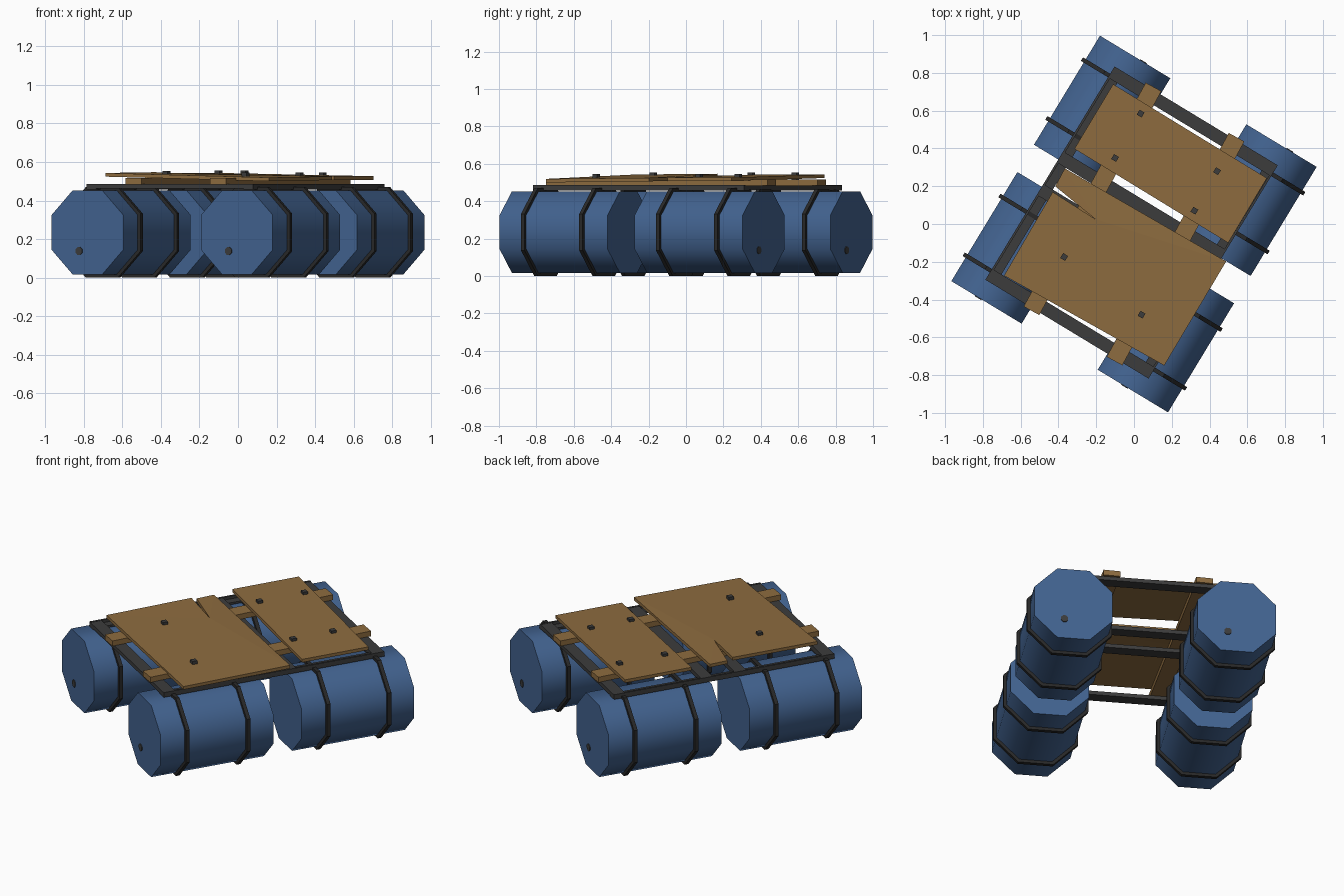
import bpy, bmesh, math
from mathutils import Matrix, Vector

if "Cube" in bpy.data.objects:
    bpy.data.objects.remove(bpy.data.objects["Cube"])

TURN = Matrix.Rotation(math.radians(-31.2), 4, 'Z')   # whole raft is turned on the ground


def material(name, rgb):
    m = bpy.data.materials.new(name)
    m.diffuse_color = (*rgb, 1)
    m.use_nodes = True
    m.node_tree.nodes["Principled BSDF"].inputs["Base Color"].default_value = m.diffuse_color
    return m


BLUE = material("barrel_blue", (0.055, 0.125, 0.28))
WOOD = material("plank_brown", (0.27, 0.15, 0.05))
IRON = material("frame_dark_grey", (0.045, 0.045, 0.045))
STRAP = material("strap_black", (0.022, 0.022, 0.022))


def finish(name, bm, mat, smooth=None):
    bmesh.ops.recalc_face_normals(bm, faces=bm.faces[:])
    bm.transform(TURN)
    me = bpy.data.meshes.new(name)
    bm.to_mesh(me)
    bm.free()
    me.materials.append(mat)
    ob = bpy.data.objects.new(name, me)
    bpy.context.collection.objects.link(ob)
    if smooth:
        bpy.ops.object.select_all(action='DESELECT')
        bpy.context.view_layer.objects.active = ob
        ob.select_set(True)
        bpy.ops.object.shade_smooth_by_angle(angle=math.radians(smooth))
    return ob


def box(name, lo, hi, mat, spin=0):
    lo, hi = Vector(lo), Vector(hi)
    bm = bmesh.new()
    bmesh.ops.create_cube(bm, size=1)
    bm.transform(Matrix.Translation((lo + hi) / 2) @ Matrix.Rotation(spin, 4, 'Z')
                 @ Matrix.Diagonal((*(hi - lo), 1)))
    return finish(name, bm, mat)


def octagon(r, y, cx, cz):
    # r is the distance to the flats
    R = r / math.cos(math.pi / 8)
    return [(cx + R * math.cos(math.pi / 8 + i * math.pi / 4), y,
             cz + R * math.sin(math.pi / 8 + i * math.pi / 4)) for i in range(8)]


def loops(name, rings, mat, closed, smooth=None):
    # skin a row of octagon rings, capped or joined into a band
    bm = bmesh.new()
    vs = [[bm.verts.new(p) for p in ring] for ring in rings]
    n = len(vs)
    for a in range(n if closed else n - 1):
        A, B = vs[a], vs[(a + 1) % n]
        for i in range(8):
            j = (i + 1) % 8
            bm.faces.new((A[i], A[j], B[j], B[i]))
    if not closed:
        bm.faces.new(vs[0])
        bm.faces.new(vs[-1])
    return finish(name, bm, mat, smooth)


# barrels with straps and bungs
CZ, RB, RS = 0.235, 0.2175, 0.235
for sx, side in ((-1, "left"), (1, "right")):
    for sy, end in ((-1, "front"), (1, "back")):
        cx, cy = sx * 0.453, sy * 0.422
        loops(f"barrel_{end}_{side}",
              [octagon(RB, cy + d, cx, CZ) for d in (-0.3375, 0.3375)], BLUE, False, 50)
        for k, d in enumerate((-0.182, 0.182)):
            y = cy + d
            loops(f"strap_{end}_{side}_{k + 1}",
                  [octagon(r, y + w, cx, CZ) for r, w in
                   ((RS, -0.011), (RS, 0.011), (RB - 0.005, 0.011), (RB - 0.005, -0.011))],
                  STRAP, True)
        yo = cy + sy * 0.3375
        loops(f"bung_{end}_{side}",
              [octagon(0.02, yo + sy * d, cx + sy * 0.05, 0.138) for d in (-0.004, 0.004)],
              IRON, False)

# angle-iron side rails and cross bars
for x0, flange, side in ((-0.52, -0.52, "left"), (0.432, 0.478, "right")):
    box(f"rail_{side}", (x0, -0.66, 0.458), (x0 + 0.058, 0.66, 0.47), IRON)
    box(f"rail_flange_{side}", (flange, -0.66, 0.458), (flange + 0.012, 0.66, 0.487), IRON)
for k, (y0, y1) in enumerate(((-0.66, -0.592), (-0.135, -0.067), (0.067, 0.135), (0.592, 0.66))):
    box(f"cross_bar_{k + 1}", (-0.508, y0, 0.462), (0.478, y1, 0.485), IRON)

# slightly skewed battens
for x, side in ((-0.257, "left"), (0.257, "right")):
    box(f"batten_{side}", (x - 0.047, -0.675, 0.484), (x + 0.047, 0.675, 0.516), WOOD,
        math.radians(2.6))


def top_z(x):
    return 0.535 - 0.018 * x


def plank(name, outline):
    # outline follows the deck's gentle sideways slope
    bm = bmesh.new()
    f = bm.faces.new([bm.verts.new((x, y, top_z(x) - 0.019 + dz)) for x, y, dz in outline])
    ext = bmesh.ops.extrude_face_region(bm, geom=[f])
    bmesh.ops.translate(bm, vec=(0, 0, 0.019),
                        verts=[v for v in ext['geom'] if isinstance(v, bmesh.types.BMVert)])
    bmesh.ops.triangulate(bm, faces=[p for p in bm.faces if len(p.verts) > 4])
    finish(name, bm, WOOD)


# back plank, and front plank with a crack in its left end
plank("back_plank", [(-0.476, 0.177, 0), (0.478, 0.173, 0), (0.476, 0.572, 0), (-0.478, 0.576, 0)])
plank("front_plank", [(-0.447, -0.59, 0), (0.525, -0.558, -0.006), (0.52, 0.083, 0),
                      (-0.466, 0.062, -0.008), (-0.46, -0.045, -0.008),
                      (-0.19, -0.084, 0), (-0.456, -0.078, 0.004)])

# bolts
for k, (x, y) in enumerate(((-0.273, 0.518), (0.231, 0.467), (-0.267, 0.247),
                            (0.237, 0.226), (-0.226, -0.341), (0.283, -0.39))):
    z = top_z(x)
    box(f"bolt_{k + 1}", (x - 0.015, y - 0.015, z - 0.03), (x + 0.015, y + 0.015, z + 0.015), IRON)
